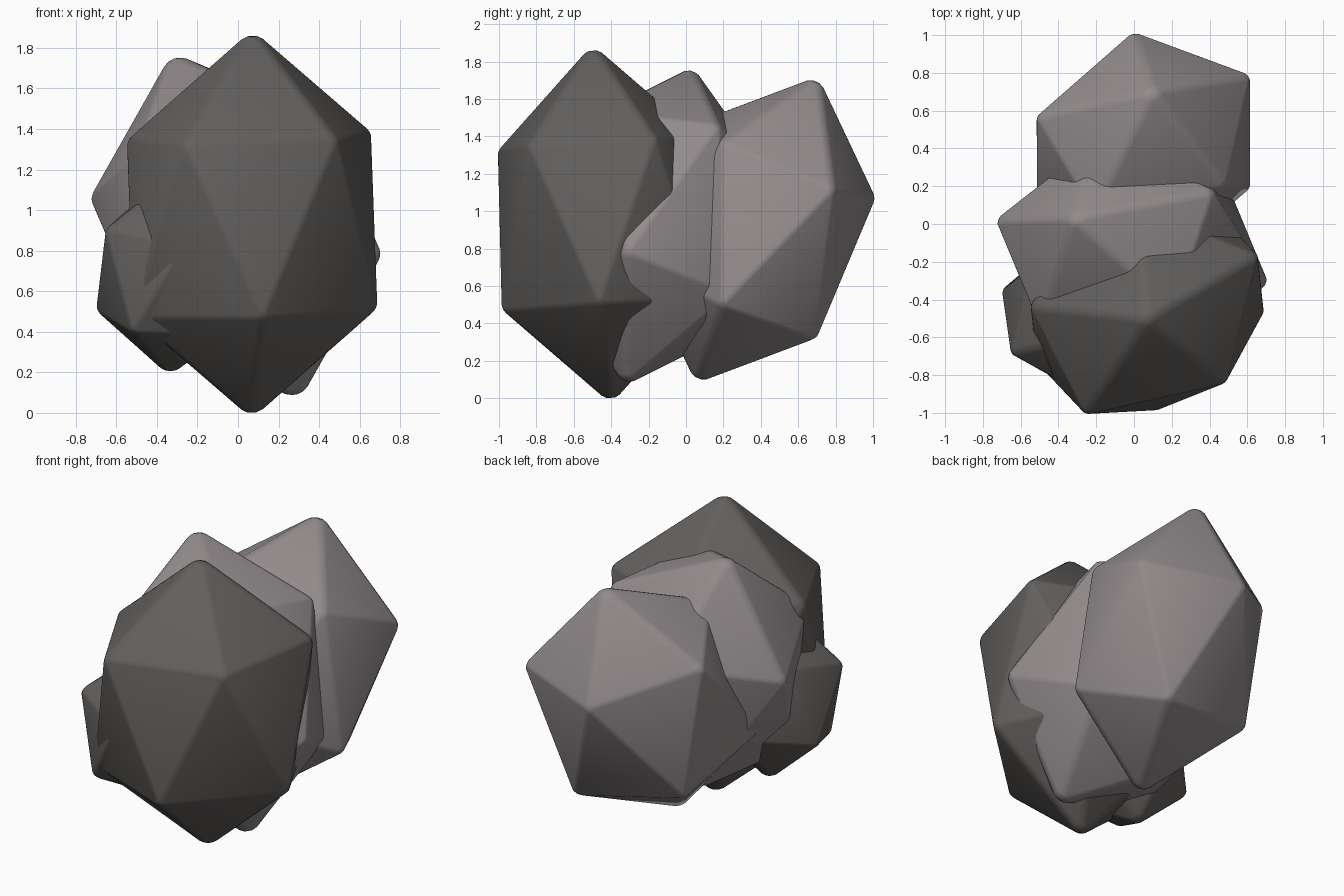
import bpy
import bmesh
from mathutils import Matrix, Vector

default_cube = bpy.data.objects.get("Cube")
if default_cube:
    bpy.data.objects.remove(default_cube, do_unlink=True)


def make_material(name, color):
    mat = bpy.data.materials.new(name)
    mat.use_nodes = True
    mat.diffuse_color = color
    bsdf = mat.node_tree.nodes["Principled BSDF"]
    bsdf.inputs["Base Color"].default_value = color
    bsdf.inputs["Roughness"].default_value = 0.9
    return mat


def make_rock(name, mat, center, across, along, axis, bevel):
    """Icosahedron stretched onto three half-axes; axis reaches its top corner."""
    frame = Matrix((across, along, axis)).transposed().to_4x4()

    bm = bmesh.new()
    bmesh.ops.create_icosphere(bm, subdivisions=1, radius=1)
    # Full wear on edges that meet at the tips, less around the sides
    wear = bm.edges.layers.float.new("bevel_weight_edge")
    for edge in bm.edges:
        at_tip = any(abs(v.co.z) > 0.9 for v in edge.verts)
        edge[wear] = 1.0 if at_tip else 0.5
    bm.transform(frame)
    bm.normal_update()
    for face in bm.faces:
        face.smooth = True
    mesh = bpy.data.meshes.new(name)
    bm.to_mesh(mesh)
    bm.free()
    mesh.materials.append(mat)
    rock = bpy.data.objects.new(name, mesh)
    rock.location = Vector(center)
    bpy.context.collection.objects.link(rock)
    worn = rock.modifiers.new("worn edges", "BEVEL")
    worn.limit_method = "WEIGHT"
    worn.width = bevel
    worn.segments = 3
    return rock


dark_stone = make_material("dark stone", (0.125, 0.118, 0.112, 1))
light_stone = make_material("light stone", (0.29, 0.26, 0.265, 1))

# Large dark boulder at the front
make_rock("front_boulder", dark_stone, (0.07, -0.45, 0.93),
          (-0.37, -0.6, -0.04), (0.61, -0.24, 0), (0, -0.05, 0.97), 0.035)
# Small dark rock tucked against its foot
make_rock("small_rock", dark_stone, (-0.31, -0.48, 0.69),
          (-0.4, -0.17, -0.015), (0.17, -0.38, -0.1), (0.03, -0.12, 0.51), 0.03)
# Leaning light boulder in the middle
make_rock("middle_boulder", light_stone, (-0.01, -0.145, 0.92),
          (-0.65, 0.1, -0.27), (-0.195, -0.595, 0.07), (-0.32, 0.18, 0.86), 0.035)
# Light boulder leaning back
make_rock("back_boulder", light_stone, (0.05, 0.38, 0.9),
          (-0.085, 0.55, -0.217), (-0.667, -0.13, 0.11), (0.05, 0.33, 0.83), 0.035)
